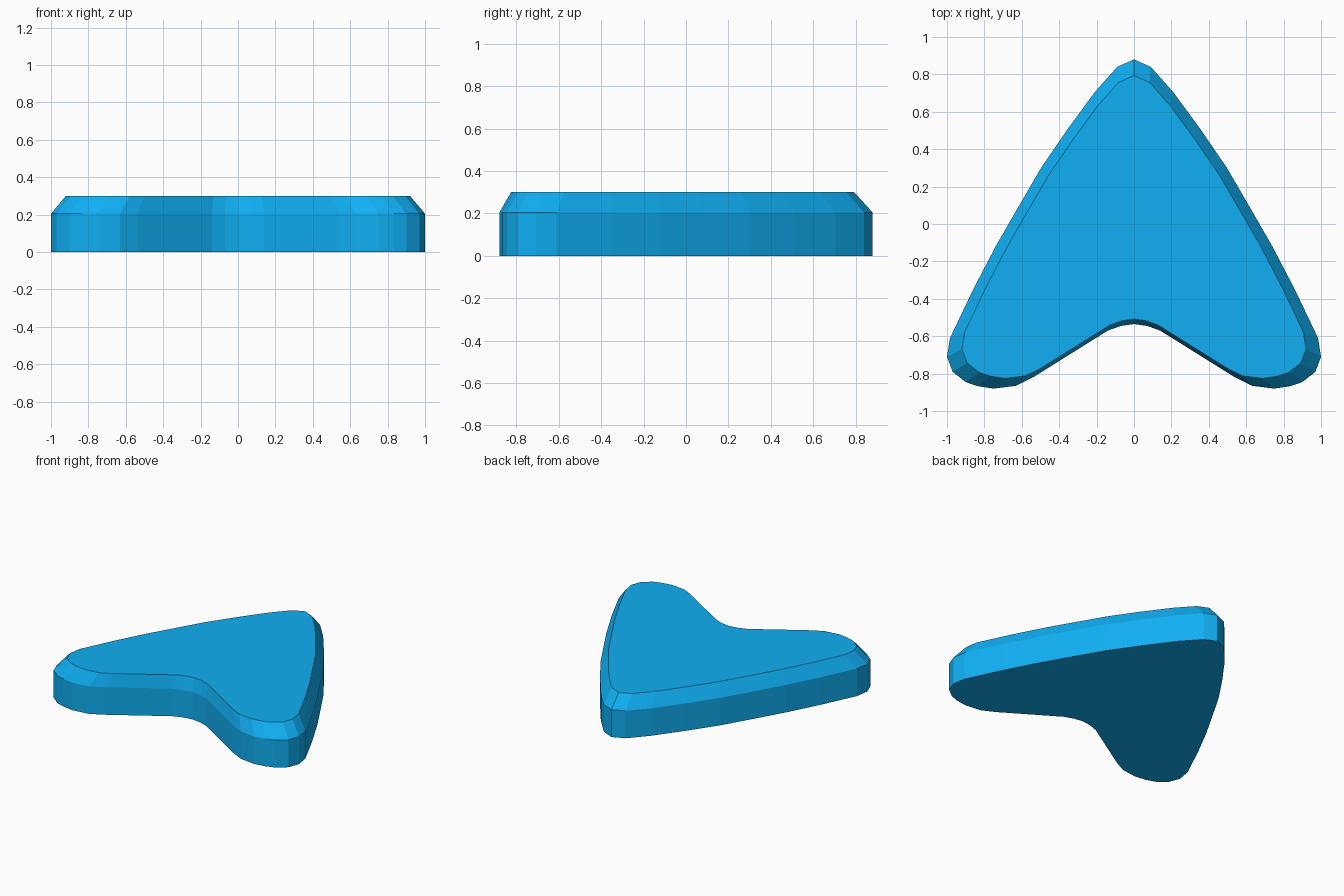
import bpy, bmesh

if "Cube" in bpy.data.objects:
    bpy.data.objects.remove(bpy.data.objects["Cube"])

# Right half of the outline, from the nose round to the rear notch
half = [(0, .88), (.09, .84), (.21, .705), (.353, .51), (.497, .30), (.625, .08),
        (.74, -.12), (.86, -.35), (.984, -.61), (1.0, -.71), (.97, -.79),
        (.90, -.845), (.835, -.867), (.75, -.88), (.63, -.865), (.54, -.82),
        (.34, -.695), (.14, -.57), (.07, -.545), (0, -.535)]
outline = half + [(-x, y) for x, y in half[-2:0:-1]]

# Rings: base, top of the straight wall, inset top edge (height, scale, y shift)
levels = [(0, 1, 0), (.205, 1, 0), (.30, .92, -.016)]

bm = bmesh.new()
rings = [[bm.verts.new((x * s, y * s + dy, z)) for x, y in outline]
         for z, s, dy in levels]
n = len(outline)

# Walls and sloped rim
for low, high in zip(rings, rings[1:]):
    for i in range(n):
        j = (i + 1) % n
        bm.faces.new((low[i], low[j], high[j], high[i]))

# Flat base and top
bm.faces.new(rings[0])
bm.faces.new(rings[-1])
bmesh.ops.recalc_face_normals(bm, faces=bm.faces)

mesh = bpy.data.meshes.new("arrow_plate")
bm.to_mesh(mesh)
bm.free()
plate = bpy.data.objects.new("arrow_plate", mesh)
bpy.context.collection.objects.link(plate)

# Bright blue
blue = bpy.data.materials.new("blue")
blue.diffuse_color = (.005, .43, .9, 1)
blue.use_nodes = True
blue.node_tree.nodes["Principled BSDF"].inputs["Base Color"].default_value = blue.diffuse_color
mesh.materials.append(blue)
